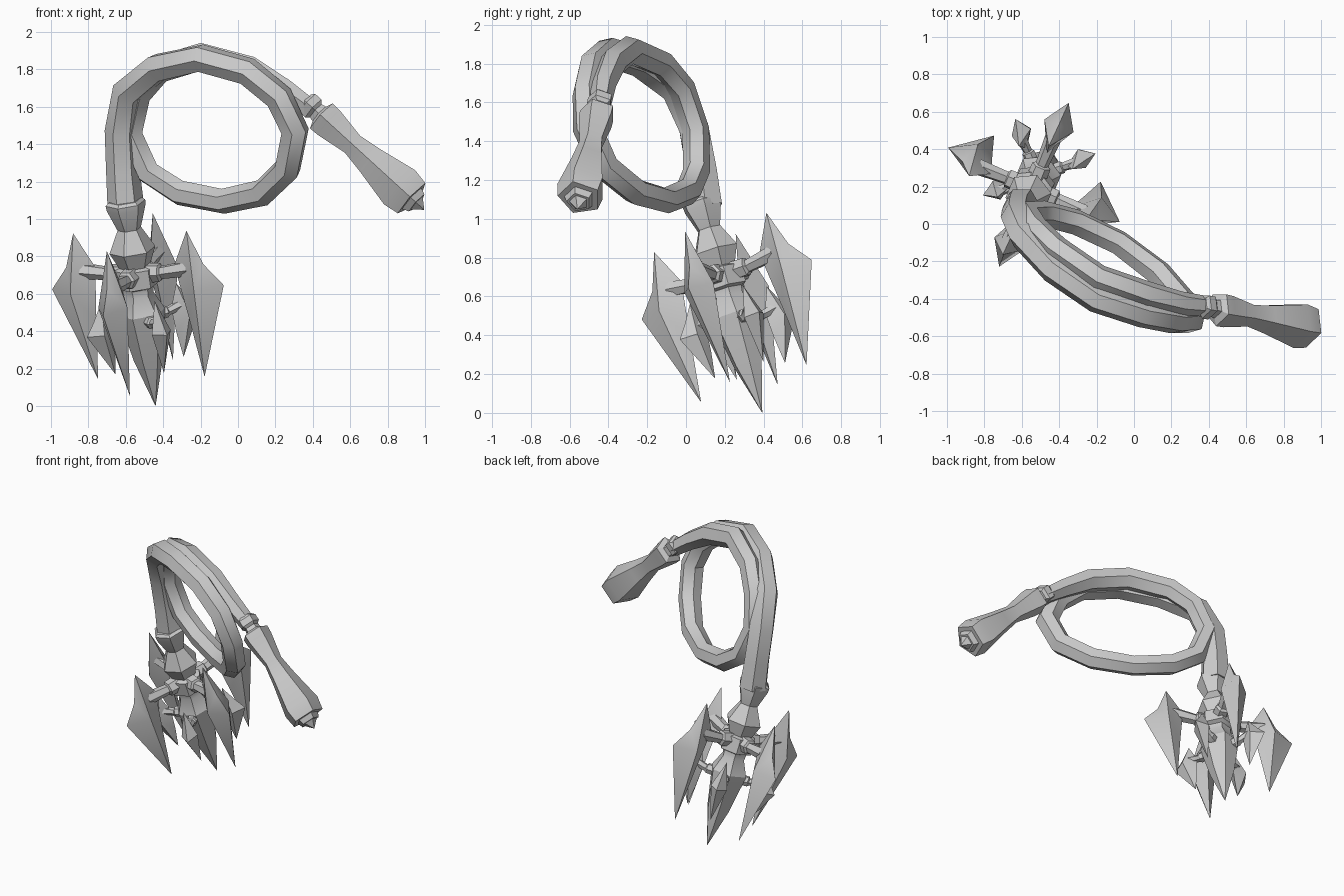
import bpy, bmesh, math
from mathutils import Vector, Matrix

if "Cube" in bpy.data.objects:
    bpy.data.objects.remove(bpy.data.objects["Cube"])


def finish(name, bm, angle=40):
    bmesh.ops.remove_doubles(bm, verts=bm.verts, dist=0.0005)
    bmesh.ops.recalc_face_normals(bm, faces=bm.faces)
    me = bpy.data.meshes.new(name)
    bm.to_mesh(me)
    bm.free()
    ob = bpy.data.objects.new(name, me)
    bpy.context.collection.objects.link(ob)
    bpy.ops.object.select_all(action='DESELECT')
    ob.select_set(True)
    bpy.context.view_layer.objects.active = ob
    bpy.ops.object.shade_smooth_by_angle(angle=math.radians(angle))
    return ob


def loft(name, path, sides=6, start=Vector((0, 1, 0)), angle=40):
    """Sweep a polygon along (point, radius) pairs with a twist-free frame."""
    bm = bmesh.new()
    pts = [Vector(p) for p, r in path]
    rings, n = [], start
    for i, (p, r) in enumerate(path):
        t = (pts[min(i + 1, len(pts) - 1)] - pts[max(i - 1, 0)]).normalized()
        n = (n - t * n.dot(t)).normalized()
        b = t.cross(n)
        r = max(r, 0.001)
        rings.append([bm.verts.new(pts[i] + r * (n * math.cos(a) + b * math.sin(a)))
                      for a in (2 * math.pi * (k + 0.5) / sides for k in range(sides))])
    for r0, r1 in zip(rings, rings[1:]):
        for k in range(sides):
            j = (k + 1) % sides
            bm.faces.new((r0[k], r0[j], r1[j], r1[k]))
    bm.faces.new(rings[0])
    bm.faces.new(rings[-1])
    return finish(name, bm, angle)


# coiled cord: from the claw head, one and a half turns, to the grip
cord = [(-.60, .10, 1.07, .098), (-.615, .08, 1.25, .09), (-.625, .04, 1.47, .088),
        (-.59, -.06, 1.68, .085), (-.43, -.24, 1.81, .08), (-.20, -.40, 1.86, .077),
        (.05, -.48, 1.79, .077), (.22, -.512, 1.65, .077), (.305, -.51, 1.47, .077),
        (.265, -.42, 1.27, .075), (.13, -.26, 1.14, .072), (-.08, -.10, 1.095, .068),
        (-.31, .01, 1.14, .07), (-.48, .055, 1.25, .07), (-.575, .05, 1.46, .07),
        (-.53, -.02, 1.67, .07), (-.42, -.13, 1.80, .073), (-.19, -.29, 1.87, .075),
        (.07, -.38, 1.80, .075), (.25, -.425, 1.69, .065), (.39, -.44, 1.59, .055)]
loft("coiled_cord", [(c[:3], c[3]) for c in cord], 6)

# grip with collar, waist, flared end and spike
g0, g1 = Vector((.36, -.435, 1.63)), Vector((.995, -.56, 1.05))
grip = [(0, .05), (.02, .068), (.07, .068), (.09, .05), (.12, .055), (.14, .095), (.20, .093),
        (.40, .064), (.55, .085), (.80, .13), (.90, .115), (.90, .08), (.94, .065), (.94, .05), (1, 0)]
loft("grip", [(g0.lerp(g1, t), r) for t, r in grip], 5, angle=30)

# tilted frame of the claw head
C = Vector((-.535, .21, .635))
U = Vector((-.141, -.274, .951)).normalized()
E1 = Vector((.92, -.39, 0))
E1 = (E1 - U * E1.dot(U)).normalized()
E2 = U.cross(E1)

# central shaft, collar, hub and long point
shaft = [(.49, .09), (.475, .108), (.445, .105), (.33, .064), (.21, .125), (.12, .085),
         (.11, .115), (.01, .115), (0, .085), (-.04, .08), (-.14, .128), (-.40, .08), (-.665, 0)]
loft("head_shaft", [(C + U * h, r) for h, r in shaft], 6, E1, 30)


def claw(name, angle, outline, centre, thick, arm_h, arm_end, arm_r):
    """Faceted blade in the radial plane, plus the arm that carries it."""
    R = E1 * math.cos(angle) + E2 * math.sin(angle)
    T = U.cross(R)
    bm = bmesh.new()
    ring = [bm.verts.new(C + R * r + U * h) for r, h in outline]
    for s in (-1, 1):
        apex = bm.verts.new(C + R * centre[0] + U * centre[1] + T * thick * s)
        for a, b in zip(ring, ring[1:] + ring[:1]):
            bm.faces.new((a, b, apex))
    finish(name, bm, 35)
    loft(name + "_arm", [(C + U * arm_h, arm_r * 1.25),
                         (C + R * .14 + U * arm_h, arm_r * 1.15),
                         (C + R * .15 + U * arm_h, arm_r * .8),
                         (C + R * arm_end + U * (arm_h + .02), arm_r)], 6, U, 35)


big = [(.33, .31), (.40, .12), (.50, 0), (.31, -.51), (.27, -.18), (.23, .12)]
small = [(.22, -.03), (.28, -.13), (.33, -.2), (.2, -.44), (.18, -.3), (.17, -.16)]
for k in range(4):
    a = k * math.pi / 2
    claw(f"large_claw_{k + 1}", a, big, (.36, .0), .085, .08, .31, .045)
    claw(f"small_claw_{k + 1}", a + math.pi / 4, small, (.25, -.2), .055, -.17, .23, .03)
